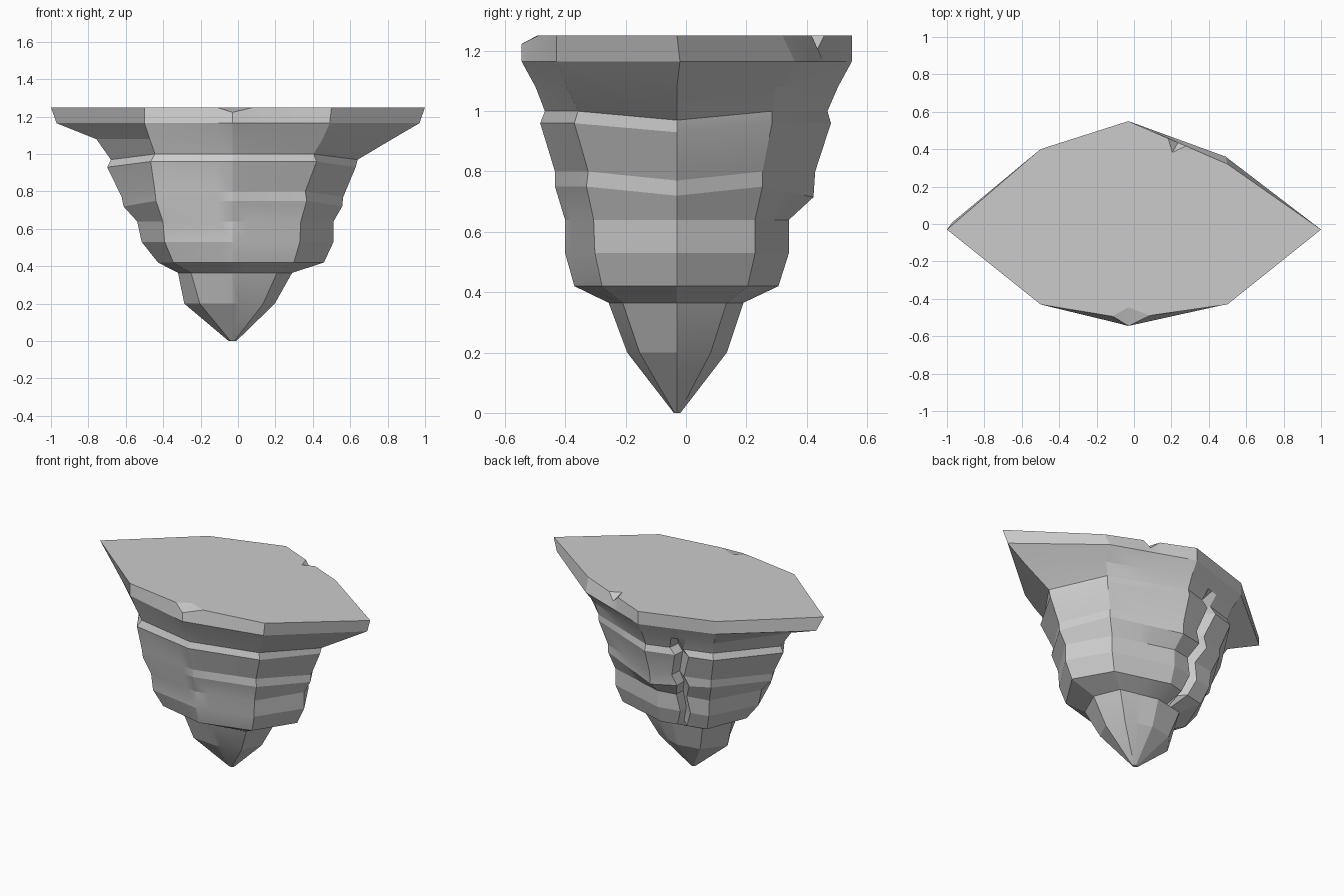
import bpy, bmesh, math
from mathutils import Vector

if "Cube" in bpy.data.objects:
    bpy.data.objects.remove(bpy.data.objects["Cube"])

CENTRE = Vector((-0.03, -0.03, 0))
Z = [1.25, 1.165, 1.08, 1.0, 0.96, 0.80, 0.75, 0.64, 0.53, 0.42, 0.365, 0.20, 0.0]

# Rim outlines, counter-clockwise from the left corner
TOP = [(-1, -.03), (-.5, -.43), (-.03, -.545), (.5, -.43),
       (1, -.03), (.5, .32), (-.03, .55), (-.5, .4)]
LIP = [(-.97, .01), (-.5, -.425), (-.03, -.545), (.49, -.43),
       (.97, -.02), (.49, .36), (-.03, .55), (-.5, .4)]

# Ledge profile of each corner, as a share of the top outline
PROFILES = [
    (.75, .67, .69, .61, .60, .525, .50, .41, .30, .265, .02),
    (.94, .88, .93, .88, .87, .79, .77, .67, .47, .37, .02),
    (.91, .85, .88, .785, .785, .72, .72, .66, .44, .32, .02),
    (.91, .82, .85, .735, .75, .69, .68, .62, .45, .31, .02),
    (.83, .65, .64, .575, .57, .525, .525, .475, .31, .22, .02),
    (.94, .90, .90, .81, .81, .74, .74, .67, .47, .32, .02),
    (.92, .86, .88, .79, .78, .64, .64, .58, .38, .285, .02),
    (.92, .87, .90, .80, .80, .72, .70, .62, .42, .32, .02),
]


def corner(i, level):
    i %= 8
    if level < 2:
        return Vector((*(TOP, LIP)[level][i], Z[level]))
    z = Z[level]
    if i in (0, 4) and 3 <= level <= 6:
        z -= 0.03
    if i == 6 and level == 6:
        z -= 0.035
    p = CENTRE + (Vector((*TOP[i], 0)) - CENTRE) * PROFILES[i][level - 2]
    return Vector((p.x, p.y, z))


def inward(p, amount):
    d = CENTRE - Vector((p.x, p.y, 0))
    return p + d.normalized() * amount


def point(t, level):
    i = math.floor(t)
    # crack meridians wander from side to side
    u = t
    if t in CRACK and 3 <= level <= 9:
        u += 0.04 * (-1) ** level
    p = corner(i, level).lerp(corner(i + 1, level), u - i)
    if t == CRACK[1] and 3 <= level <= 9:
        p = inward(p, 0.07)
    if level == 0 and t in (1.81, 2.23):
        p = inward(p, 0.03)
    if level == 0 and t in CHIPS:
        p.z -= CHIPS[t][0]
    return p


CRACK = (6.40, 6.49, 6.60)
CHIPS = {2: (0.027, 0.10), 5.5: (0.045, 0.06)}
ts = [0, 1, 1.81, 2, 2.23, 3, 4, 5, 5.42, 5.5, 5.6, 6, *CRACK, 7]

bm = bmesh.new()
rings = [[bm.verts.new(point(t, k)) for t in ts] for k in range(len(Z))]
n = len(ts)

# Stepped sides
for a, b in zip(rings, rings[1:]):
    for j in range(n):
        k = (j + 1) % n
        bm.faces.new((a[j], b[j], b[k], a[k]))
bm.faces.new(rings[-1][::-1])

# Flat top with two chipped edges
cap = list(rings[0])
for t, (drop, depth) in CHIPS.items():
    j = ts.index(t)
    p = inward(rings[0][j].co.copy(), depth)
    p.z = Z[0]
    v = bm.verts.new(p)
    cap[j] = v
    bm.faces.new((rings[0][j - 1], rings[0][j], v))
    bm.faces.new((rings[0][j], rings[0][j + 1], v))
bm.faces.new(cap)
bmesh.ops.recalc_face_normals(bm, faces=bm.faces)

mesh = bpy.data.meshes.new("floating_rock")
bm.to_mesh(mesh)
bm.free()
rock = bpy.data.objects.new("floating_rock", mesh)
bpy.context.collection.objects.link(rock)
bpy.context.view_layer.objects.active = rock
rock.select_set(True)
bpy.ops.object.shade_smooth_by_angle(angle=math.radians(15))
